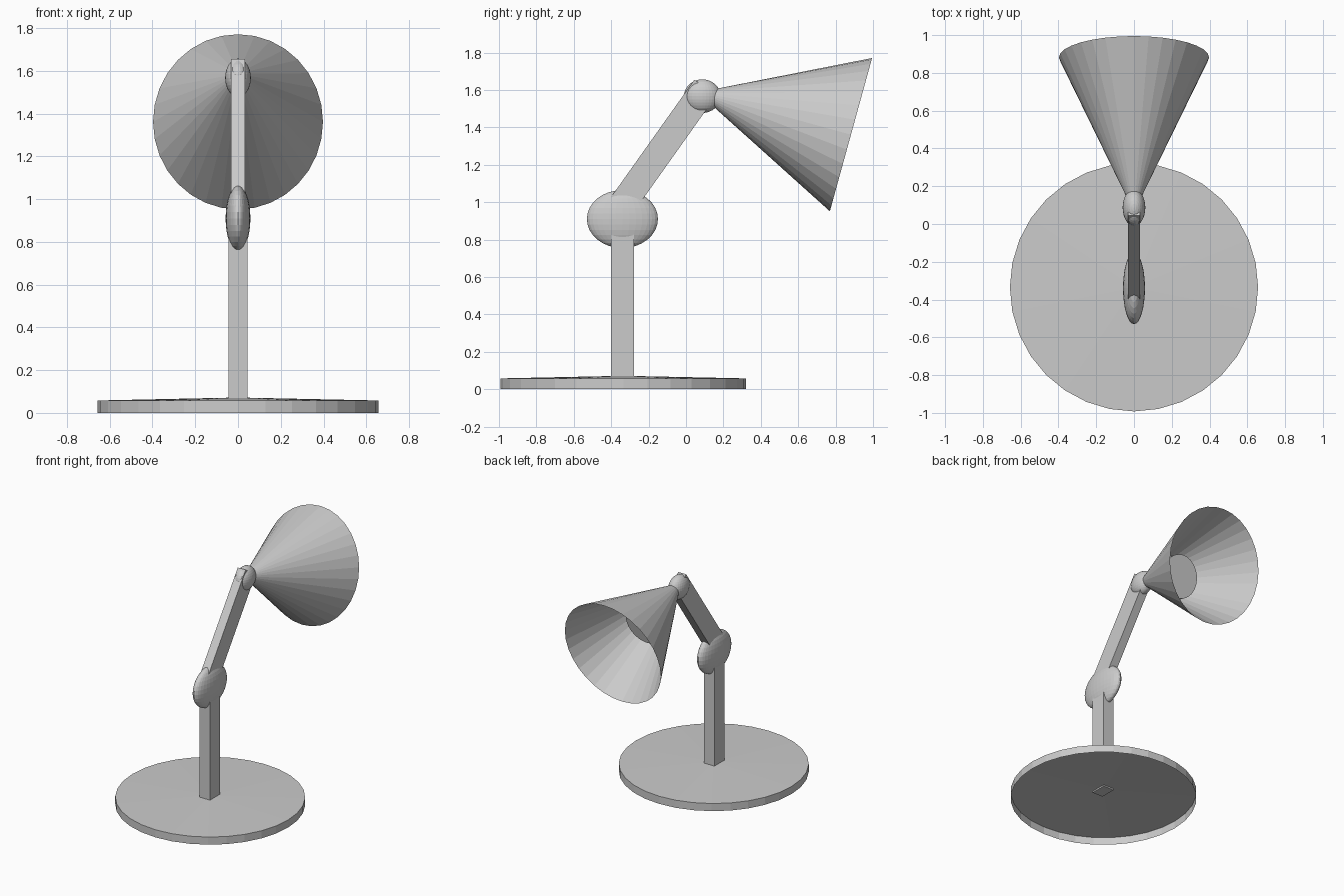
import bpy, bmesh, math
from mathutils import Matrix, Vector

if "Cube" in bpy.data.objects:
    bpy.data.objects.remove(bpy.data.objects["Cube"])

grey = bpy.data.materials.new("light_grey")
grey.diffuse_color = (0.6, 0.6, 0.6, 1)
grey.use_nodes = True
grey.node_tree.nodes["Principled BSDF"].inputs["Base Color"].default_value = grey.diffuse_color


def finish(name, bm, loc=(0, 0, 0), tilt=0.0, scale=(1, 1, 1)):
    """Scale, tilt about x, move, and make the object."""
    m = Matrix.Translation(loc) @ Matrix.Rotation(tilt, 4, 'X') @ Matrix.Diagonal((*scale, 1))
    bm.transform(m)
    me = bpy.data.meshes.new(name)
    bm.to_mesh(me)
    bm.free()
    me.materials.append(grey)
    ob = bpy.data.objects.new(name, me)
    bpy.context.collection.objects.link(ob)
    return ob


def box(name, size, loc, tilt=0.0):
    bm = bmesh.new()
    bmesh.ops.create_cube(bm, size=1)
    return finish(name, bm, loc, tilt, size)


def ball(name, radii, loc):
    bm = bmesh.new()
    bmesh.ops.create_uvsphere(bm, u_segments=32, v_segments=16, radius=1)
    return finish(name, bm, loc, 0, radii)


def cone(name, r1, r2, depth, loc, tilt=0.0, scale=(1, 1, 1), caps=False):
    bm = bmesh.new()
    bmesh.ops.create_cone(bm, cap_ends=caps, segments=32, radius1=r1, radius2=r2, depth=depth)
    return finish(name, bm, loc, tilt, scale)


# base: round plate, open underneath, with a very shallow raised top
bm = bmesh.new()
bmesh.ops.create_cone(bm, cap_ends=False, segments=32, radius1=0.657, radius2=0.657, depth=0.058)
rim = [e for e in bm.edges if all(v.co.z > 0 for v in e.verts)]
tip = bm.verts.new((0, 0, 0.029 + 0.014))
for e in rim:
    bm.faces.new((e.verts[0], e.verts[1], tip))
bmesh.ops.recalc_face_normals(bm, faces=bm.faces)
finish("base", bm, (0, -0.335, 0.029))

# lower post and elbow
box("lower_arm", (0.09, 0.122, 0.83), (0, -0.34, 0.475))
ball("elbow_joint", (0.058, 0.19, 0.155), (0, -0.34, 0.91))

# upper arm leaning towards the shade
axis = Vector((0, 0.579, 0.815))
length = 0.81
end = Vector((0, 0.104, 1.613))
box("upper_arm", (0.066, 0.145, length), end - axis * length / 2, -math.atan2(0.579, 0.815))
ball("head_joint", (0.06, 0.098, 0.09), (0, 0.087, 1.567))

# shade: open flared cone, slightly narrower across x
tilt = math.radians(-105.4)
out = Vector((0, 0.964, -0.266))
mouth = Vector((0, 0.882, 1.361))
depth = 0.79
cone("shade", 0.425 * 0.06 / 0.85, 0.425, depth, mouth - out * depth / 2, tilt, (0.935, 1, 1))

# lamp disc set deep in the shade
down = Vector((0, -0.266, -0.964))
cone("lamp_disc", 0.16, 0.16, 0.1, mouth - out * 0.43 + down * 0.025, tilt, (0.935, 1, 1), True)
